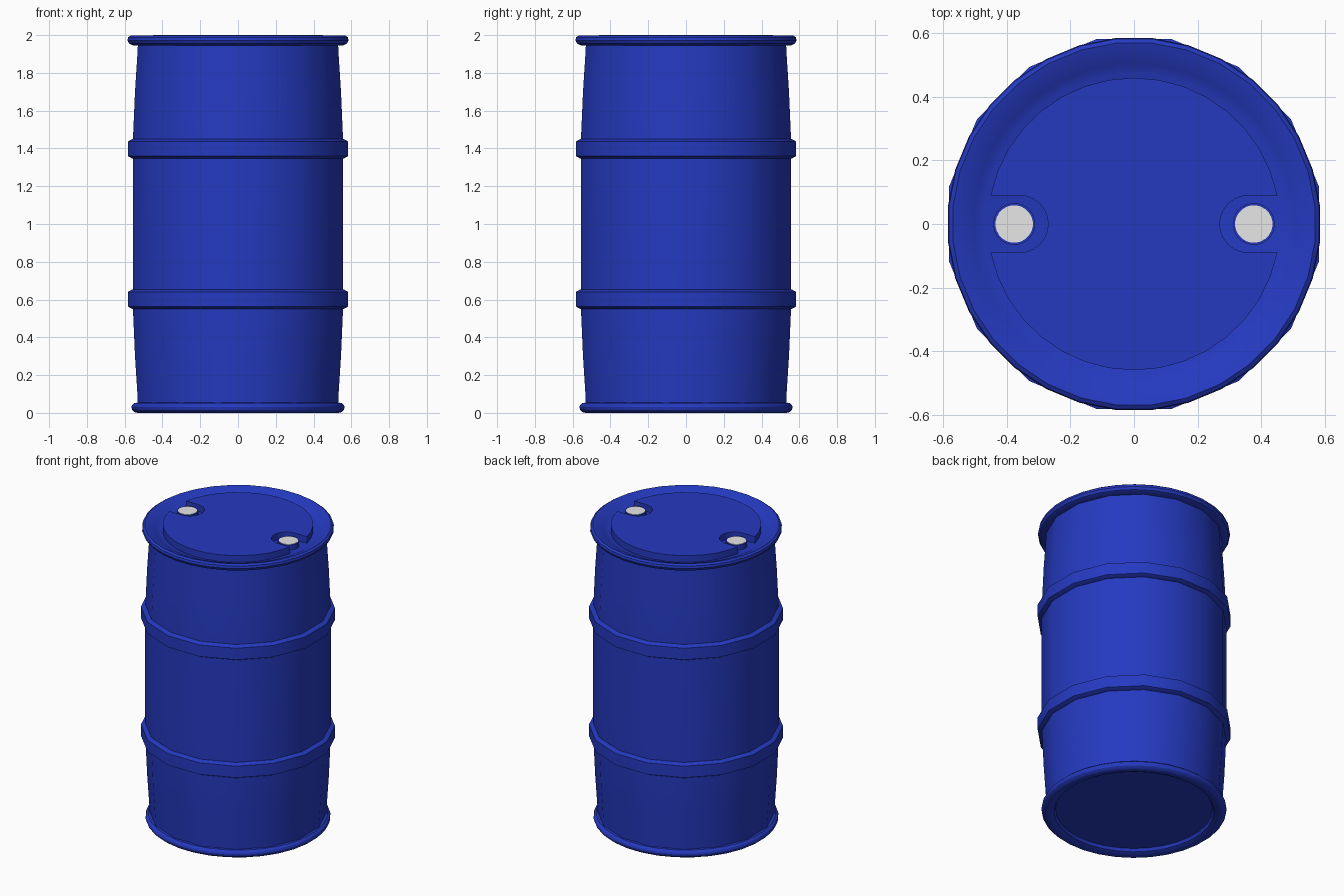
import bpy, bmesh, math
from mathutils import Matrix

cube = bpy.data.objects.get("Cube")
if cube:
    bpy.data.objects.remove(cube, do_unlink=True)


def make_material(name, rgb):
    mat = bpy.data.materials.new(name)
    mat.use_nodes = True
    mat.diffuse_color = (*rgb, 1)
    mat.node_tree.nodes["Principled BSDF"].inputs["Base Color"].default_value = (*rgb, 1)
    return mat


blue = make_material("drum blue", (0.018, 0.042, 0.53))
white = make_material("cap grey white", (0.8, 0.8, 0.8))


def finish(name, bm, mat):
    bmesh.ops.remove_doubles(bm, verts=bm.verts, dist=0.0005)
    bmesh.ops.recalc_face_normals(bm, faces=bm.faces)
    mesh = bpy.data.meshes.new(name)
    bm.to_mesh(mesh)
    bm.free()
    mesh.materials.append(mat)
    obj = bpy.data.objects.new(name, mesh)
    bpy.context.collection.objects.link(obj)
    bpy.ops.object.select_all(action="DESELECT")
    obj.select_set(True)
    bpy.context.view_layer.objects.active = obj
    bpy.ops.object.shade_smooth_by_angle(angle=math.radians(30))
    return obj


def revolve(name, profile, sides, mat, centre_x=0.0):
    """Lathe a (radius, z) profile, with flats facing the axes."""
    bm = bmesh.new()
    turn = Matrix.Rotation(math.pi / sides, 3, "Z")
    verts = [bm.verts.new(turn @ Matrix.Diagonal((r, 1, z)).col[0] + Matrix.Translation((0, 0, z)).translation)
             for r, z in profile]
    edges = [bm.edges.new(pair) for pair in zip(verts, verts[1:])]
    bmesh.ops.spin(bm, geom=verts + edges, axis=(0, 0, 1), cent=(0, 0, 0),
                   angle=math.tau, steps=sides, use_duplicate=False)
    bmesh.ops.translate(bm, verts=bm.verts, vec=(centre_x, 0, 0))
    return finish(name, bm, mat)


# Barrel wall, bulging gently towards the hoops
revolve("drum_wall", [(0.54, 0.03), (0.543, 0.1), (0.556, 0.3), (0.567, 0.55), (0.568, 0.65),
                      (0.568, 1.35), (0.567, 1.45), (0.556, 1.7), (0.543, 1.9), (0.54, 1.96)],
        16, blue)

# Two rolling hoops with chamfered edges
for label, z in (("lower", 0.602), ("upper", 1.398)):
    revolve(label + "_hoop", [(0.56, z - 0.052), (0.57, z - 0.052), (0.594, z - 0.039),
                              (0.594, z + 0.039), (0.57, z + 0.052), (0.56, z + 0.052)], 16, blue)

# Rounded foot with a shallow recessed base
revolve("bottom_rim", [(0.52, 0.055), (0.55, 0.053), (0.563, 0.042), (0.567, 0.03),
                       (0.563, 0.016), (0.55, 0.004), (0.535, 0), (0.51, 0.003),
                       (0.49, 0.012), (0.48, 0.03), (0, 0.03)], 32, blue)

# Top rim, sloping inwards to the sunken floor around the lid
revolve("top_rim", [(0.52, 1.946), (0.56, 1.946), (0.579, 1.955), (0.588, 1.972),
                    (0.585, 1.988), (0.572, 1.997), (0.54, 1.988), (0.505, 1.97),
                    (0.475, 1.955), (0, 1.955)], 32, blue)

# Raised lid plate, notched on both sides for the bungs
LID_R, NOTCH_R, NOTCH_X = 0.46, 0.09, 0.36
start = math.asin(NOTCH_R / LID_R)
half = []
for i in range(17):
    a = start + (math.pi - 2 * start) * i / 16
    half.append((LID_R * math.cos(a), LID_R * math.sin(a)))
for i in range(13):
    a = math.pi / 2 - math.pi * i / 12
    half.append((-NOTCH_X + NOTCH_R * math.cos(a), NOTCH_R * math.sin(a)))
outline = half + [(-x, -y) for x, y in half]
bm = bmesh.new()
face = bm.faces.new([bm.verts.new((x, y, 1.955)) for x, y in outline])
top = bmesh.ops.extrude_face_region(bm, geom=[face])["geom"]
bmesh.ops.translate(bm, verts=[g for g in top if isinstance(g, bmesh.types.BMVert)], vec=(0, 0, 0.045))
finish("lid_plate", bm, blue)

# Bungs: a collar with a pale cap in each notch
for label, x in (("right", -0.377), ("left", 0.377)):
    revolve(label + "_bung_collar", [(0.066, 1.95), (0.066, 1.988), (0.059, 1.988), (0.059, 1.95)],
            24, blue, x)
    revolve(label + "_bung_cap", [(0.059, 1.95), (0.059, 1.99), (0, 1.99)], 24, white, x)
